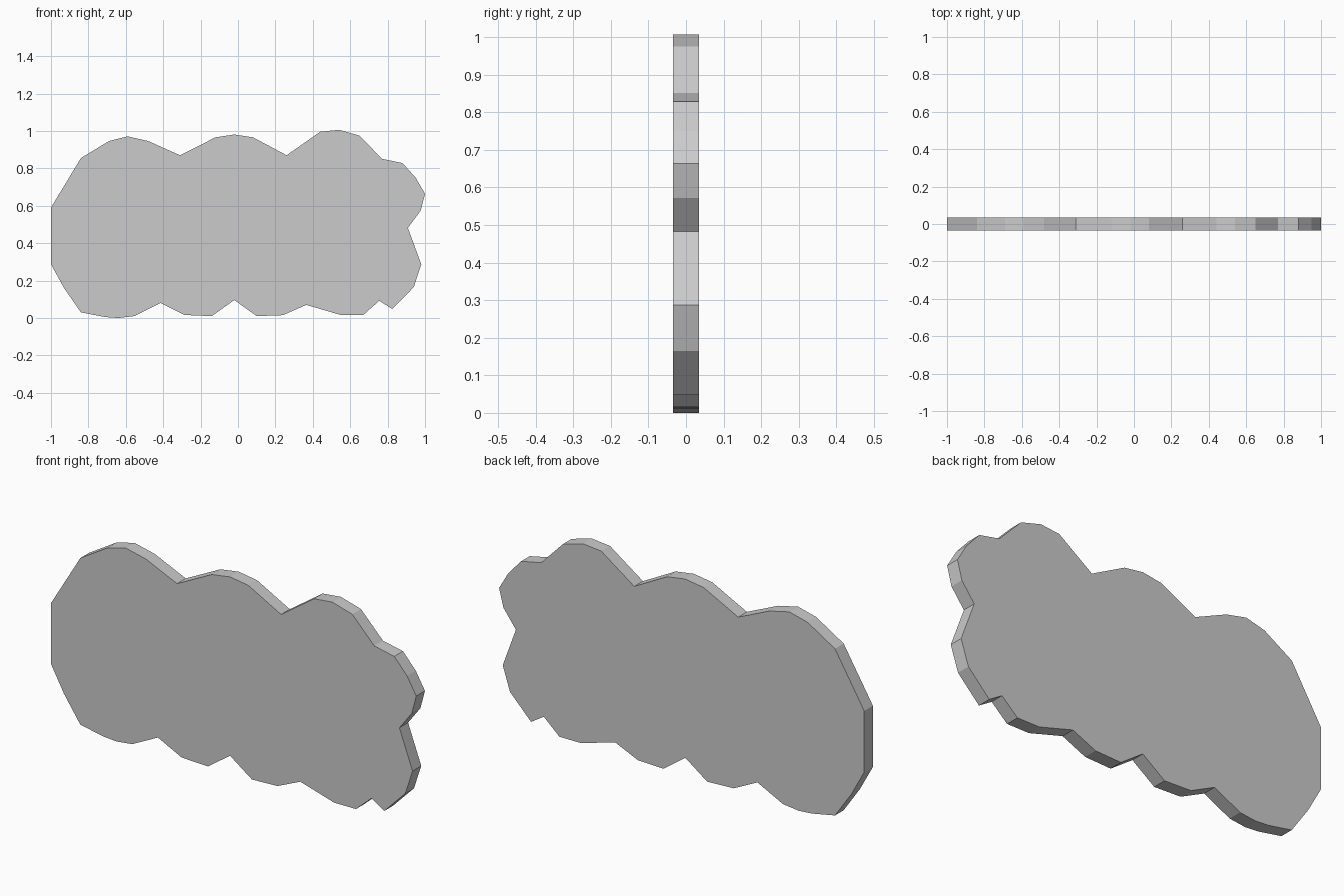
import bpy, bmesh
from mathutils import Vector

if "Cube" in bpy.data.objects:
    bpy.data.objects.remove(bpy.data.objects["Cube"])

HALF_DEPTH = 0.034

# Cloud outline (x, z), clockwise from the left side, grouped by lobe
top_lobes = [(-1, .287), (-1, .59), (-.84, .855), (-.69, .946), (-.59, .971), (-.48, .946),
             (-.31, .87), (-.12, .966), (-.02, .981), (.08, .966),
             (.26, .87), (.44, .996), (.54, 1.006), (.65, .975)]
right_lobes = [(.77, .851), (.88, .828), (.95, .75), (1, .664), (.976, .572),
               (.908, .482), (.98, .287), (.94, .165), (.825, .048)]
bottom_lobes = [(.755, .092), (.67, .016), (.55, .016), (.365, .07), (.24, .015), (.10, .01),
                (-.02, .096), (-.14, .01), (-.285, .016), (-.415, .08),
                (-.555, .01), (-.64, 0), (-.71, .005), (-.84, .03), (-.93, .16)]


def extruded_plate(name, outline, half_depth):
    bm = bmesh.new()
    front = bm.faces.new([bm.verts.new((x, -half_depth, z)) for x, z in outline])
    back = bmesh.ops.extrude_face_region(bm, geom=[front], use_keep_orig=True)
    verts = [g for g in back["geom"] if isinstance(g, bmesh.types.BMVert)]
    bmesh.ops.translate(bm, verts=verts, vec=Vector((0, 2 * half_depth, 0)))
    bmesh.ops.recalc_face_normals(bm, faces=bm.faces)
    mesh = bpy.data.meshes.new(name)
    bm.to_mesh(mesh)
    bm.free()
    obj = bpy.data.objects.new(name, mesh)
    bpy.context.collection.objects.link(obj)
    return obj


# Flat cloud panel
extruded_plate("cloud_panel", top_lobes + right_lobes + bottom_lobes, HALF_DEPTH)
